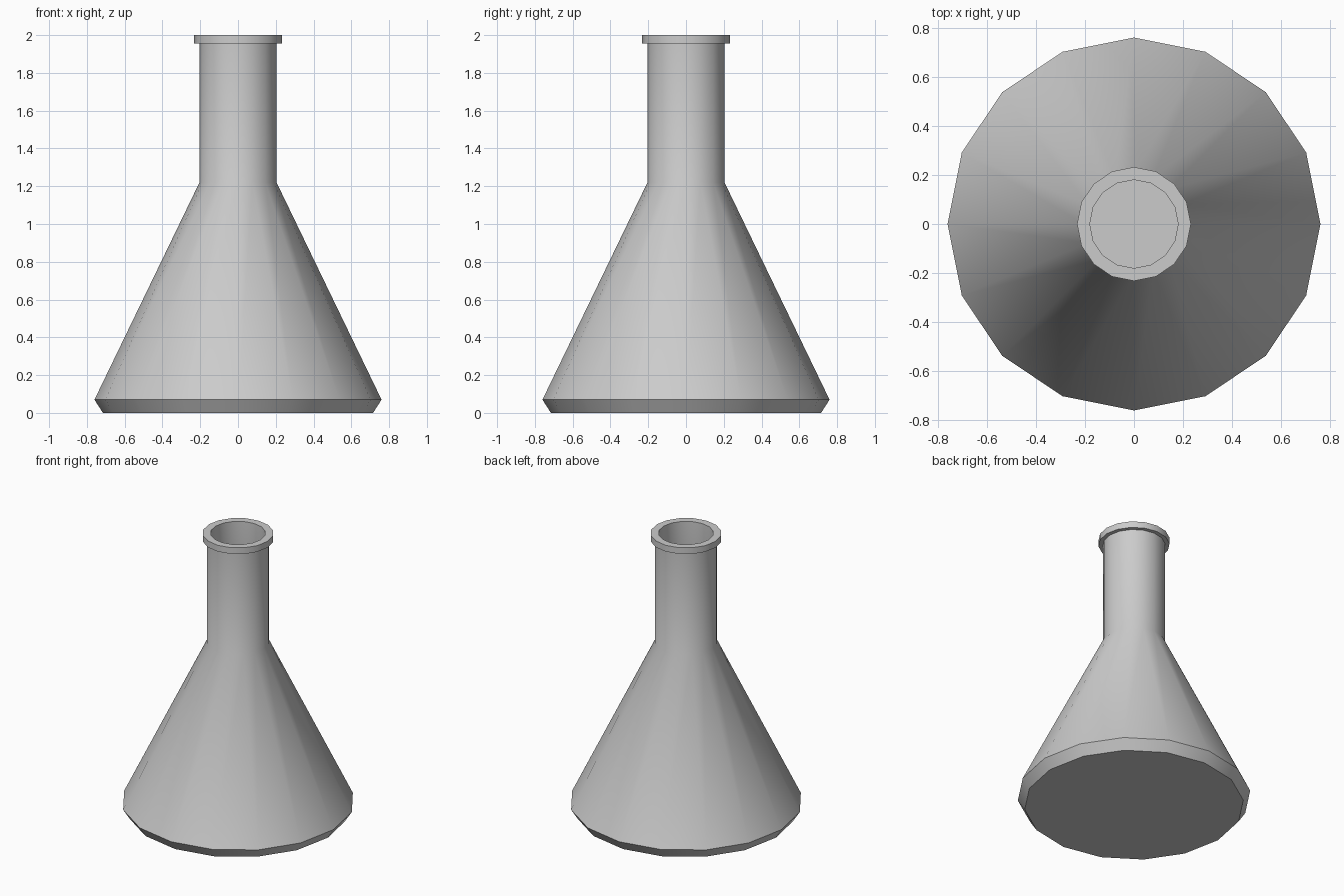
import bpy, bmesh, math

if "Cube" in bpy.data.objects:
    bpy.data.objects.remove(bpy.data.objects["Cube"])

SIDES = 16

# Flask profile (radius, height): outside from the base up, over the lip, then down the inside
profile = [
    (0.715, 0.0), (0.76, 0.07), (0.204, 1.22), (0.204, 1.955),
    (0.232, 1.955), (0.232, 2.0),
    (0.18, 2.0), (0.18, 1.215), (0.728, 0.078), (0.698, 0.025),
]


def lathe(name, points, sides):
    bm = bmesh.new()
    rings = []
    for r, z in points:
        rings.append([bm.verts.new((r * math.cos(2 * math.pi * i / sides),
                                    r * math.sin(2 * math.pi * i / sides), z))
                      for i in range(sides)])
    for a, b in zip(rings, rings[1:]):
        for i in range(sides):
            j = (i + 1) % sides
            bm.faces.new((a[i], a[j], b[j], b[i]))
    # Underside and inner floor
    bm.faces.new(rings[0][::-1])
    bm.faces.new(rings[-1])
    bmesh.ops.recalc_face_normals(bm, faces=bm.faces)
    mesh = bpy.data.meshes.new(name)
    bm.to_mesh(mesh)
    bm.free()
    obj = bpy.data.objects.new(name, mesh)
    bpy.context.collection.objects.link(obj)
    return obj


# Conical flask, smooth round the sides with crisp base and lip edges
flask = lathe("conical_flask", profile, SIDES)
bpy.context.view_layer.objects.active = flask
flask.select_set(True)
bpy.ops.object.shade_smooth_by_angle(angle=math.radians(30))
